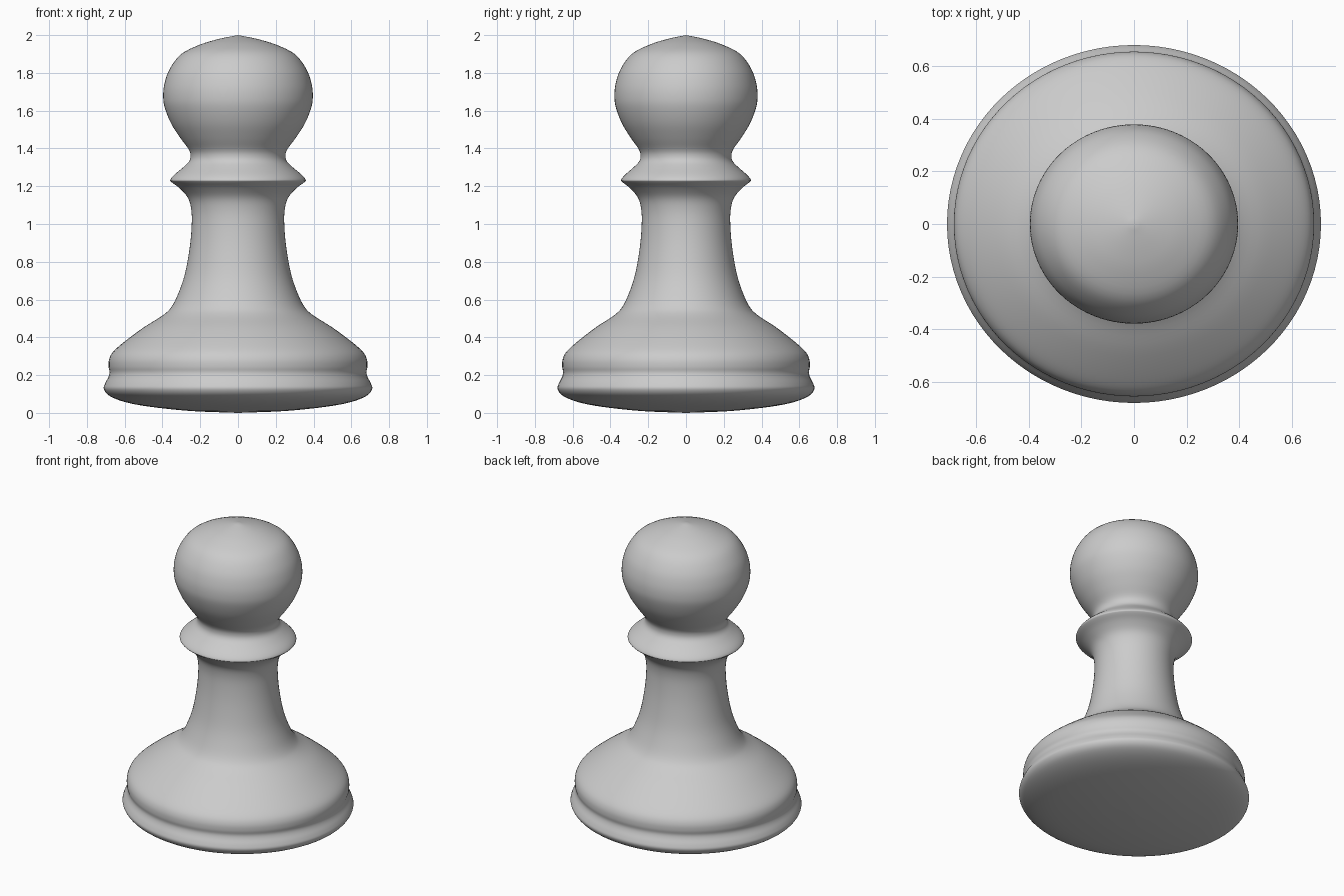
import bpy, bmesh
from math import tau
from mathutils import Vector

if "Cube" in bpy.data.objects:
    bpy.data.objects.remove(bpy.data.objects["Cube"])

# Half profile (radius, height), from the underside centre to the tip
PROFILE = [
    (0, 0), (0.25, 0.01), (0.47, 0.033), (0.6, 0.058), (0.68, 0.09),
    (0.71, 0.125), (0.704, 0.155), (0.686, 0.19), (0.68, 0.215), (0.685, 0.245),
    (0.682, 0.285), (0.66, 0.325), (0.6, 0.378), (0.5, 0.452), (0.4, 0.515),
    (0.353, 0.56), (0.315, 0.635), (0.28, 0.74), (0.255, 0.88), (0.245, 1.0),
    (0.248, 1.08), (0.266, 1.14), (0.31, 1.19), (0.352, 1.222), (0.358, 1.235),
    (0.338, 1.26), (0.29, 1.3), (0.26, 1.33), (0.251, 1.36), (0.261, 1.395),
    (0.305, 1.455), (0.353, 1.53), (0.386, 1.61), (0.396, 1.67), (0.39, 1.74),
    (0.362, 1.82), (0.3, 1.9), (0.2, 1.95), (0.1, 1.98), (0, 2.0),
]
DEPTH_RATIO = 0.957  # slightly oval plan
SEGMENTS = 96


def smooth_profile(points, steps=4):
    """Catmull-Rom curve through the profile points."""
    pts = [Vector(p) for p in points]
    pts = [2 * pts[0] - pts[1]] + pts + [2 * pts[-1] - pts[-2]]
    out = []
    for a, b, c, d in zip(pts, pts[1:], pts[2:], pts[3:]):
        for i in range(steps):
            t = i / steps
            out.append(0.5 * (2 * b + (c - a) * t + (2 * a - 5 * b + 4 * c - d) * t**2
                              + (3 * b - a - 3 * c + d) * t**3))
    return out + [pts[-2]]


# Turned chess pawn: base, stem, collar and head in one continuous surface
bm = bmesh.new()
verts = [bm.verts.new((p.x, 0, p.y)) for p in smooth_profile(PROFILE)]
edges = [bm.edges.new(pair) for pair in zip(verts, verts[1:])]
bmesh.ops.spin(bm, geom=verts + edges, cent=(0, 0, 0), axis=(0, 0, 1),
               angle=tau, steps=SEGMENTS, use_duplicate=False)
bmesh.ops.remove_doubles(bm, verts=bm.verts, dist=0.0001)
bmesh.ops.scale(bm, vec=(1, DEPTH_RATIO, 1), verts=bm.verts)
bmesh.ops.recalc_face_normals(bm, faces=bm.faces)
for face in bm.faces:
    face.smooth = True

mesh = bpy.data.meshes.new("pawn")
bm.to_mesh(mesh)
bm.free()
pawn = bpy.data.objects.new("pawn", mesh)
bpy.context.collection.objects.link(pawn)
